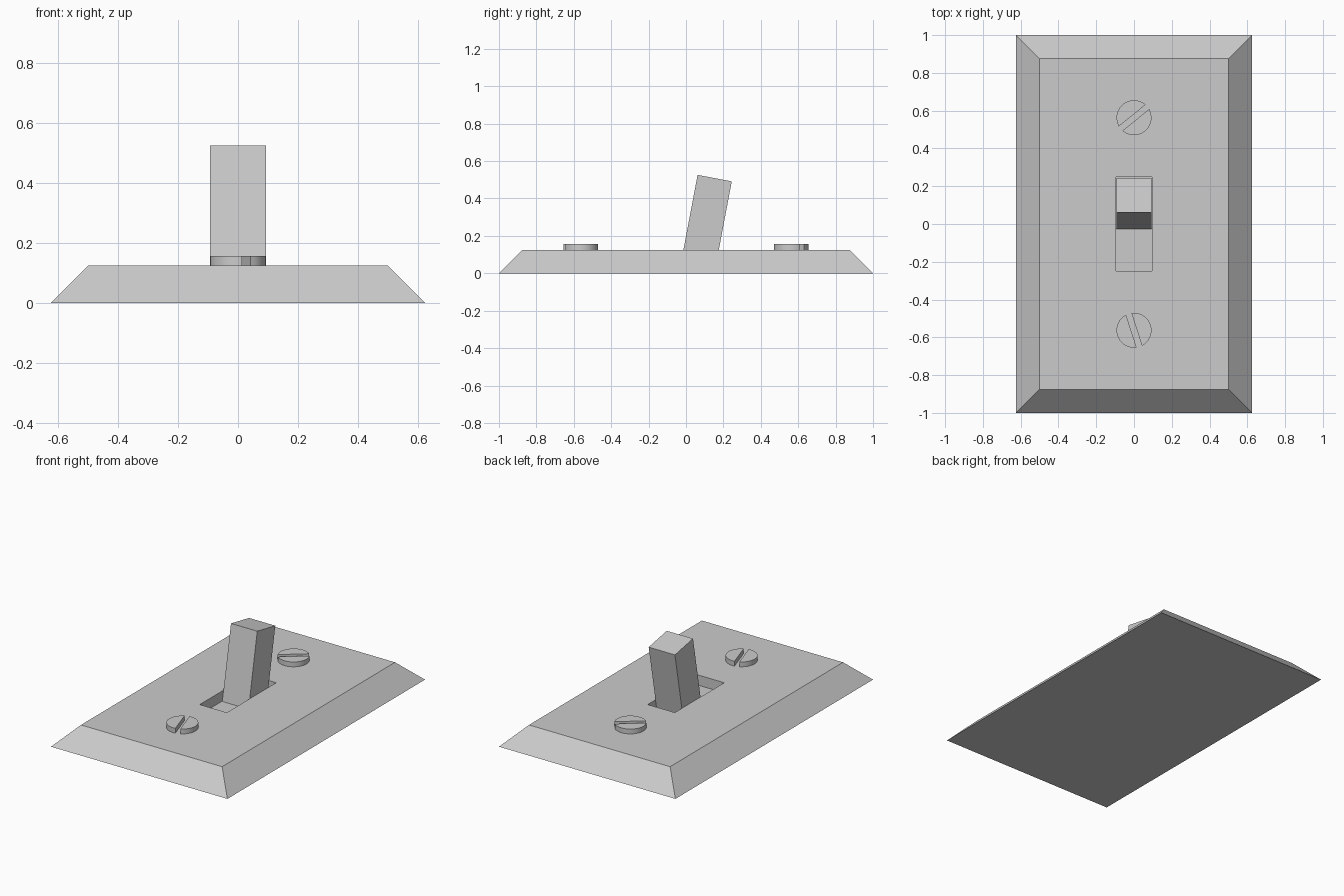
import bpy, bmesh
from math import sin, cos, radians, asin, pi, atan2

if "Cube" in bpy.data.objects:
    bpy.data.objects.remove(bpy.data.objects["Cube"])

TOP = 0.125      # plate top height
FLOOR = 0.06     # bottom of the lever slot


def new_object(name, bm):
    bmesh.ops.recalc_face_normals(bm, faces=bm.faces)
    mesh = bpy.data.meshes.new(name)
    bm.to_mesh(mesh)
    bm.free()
    obj = bpy.data.objects.new(name, mesh)
    bpy.context.collection.objects.link(obj)
    return obj


def extrude_outline(bm, points, depth):
    face = bm.faces.new([bm.verts.new(p) for p in points])
    top = bmesh.ops.extrude_face_region(bm, geom=[face])["geom"]
    verts = [v for v in top if isinstance(v, bmesh.types.BMVert)]
    bmesh.ops.translate(bm, verts=verts, vec=depth)


# Bevelled wall plate with a recessed slot, built from nested rectangular rings
bm = bmesh.new()
rings = []
for hx, hy, z in ((0.625, 1.0, 0), (0.5, 0.875, TOP),
                  (0.096, 0.25, TOP), (0.096, 0.25, FLOOR)):
    rings.append([bm.verts.new((sx * hx, sy * hy, z))
                  for sx, sy in ((-1, -1), (1, -1), (1, 1), (-1, 1))])
for a, b in zip(rings, rings[1:]):
    for i in range(4):
        j = (i + 1) % 4
        bm.faces.new((a[i], a[j], b[j], b[i]))
bm.faces.new(rings[0])
bm.faces.new(rings[-1])
new_object("wall_plate", bm)

# Tilted lever, rooted just under the slot floor
tilt = atan2(0.035, 0.185)
length, half = 0.48, 0.093
front_top = (0.062, 0.526)
bm = bmesh.new()
across = (2 * half * cos(tilt), -2 * half * sin(tilt))
down = (-length * sin(tilt), -length * cos(tilt))
profile = [(-half, front_top[0] + u * across[0] + v * down[0],
            front_top[1] + u * across[1] + v * down[1])
           for u, v in ((0, 0), (1, 0), (1, 1), (0, 1))]
extrude_outline(bm, profile, (2 * half, 0, 0))
new_object("lever", bm)


# Screw heads: two half discs separated by the driver slot
def screw(name, y, angle, radius=0.0925, height=0.031, gap=0.03, steps=18):
    bm = bmesh.new()
    start = asin(gap / 2 / radius)
    for side in (0, pi):
        arc = [start + (pi - 2 * start) * i / steps + side + radians(angle)
               for i in range(steps + 1)]
        extrude_outline(bm, [(radius * cos(t), y + radius * sin(t), TOP)
                             for t in arc], (0, 0, height))
    obj = new_object(name, bm)
    bpy.context.view_layer.objects.active = obj
    obj.select_set(True)
    bpy.ops.object.shade_smooth_by_angle(angle=radians(30))
    obj.select_set(False)


screw("upper_screw", 0.5625, 39)
screw("lower_screw", -0.5625, -72)
